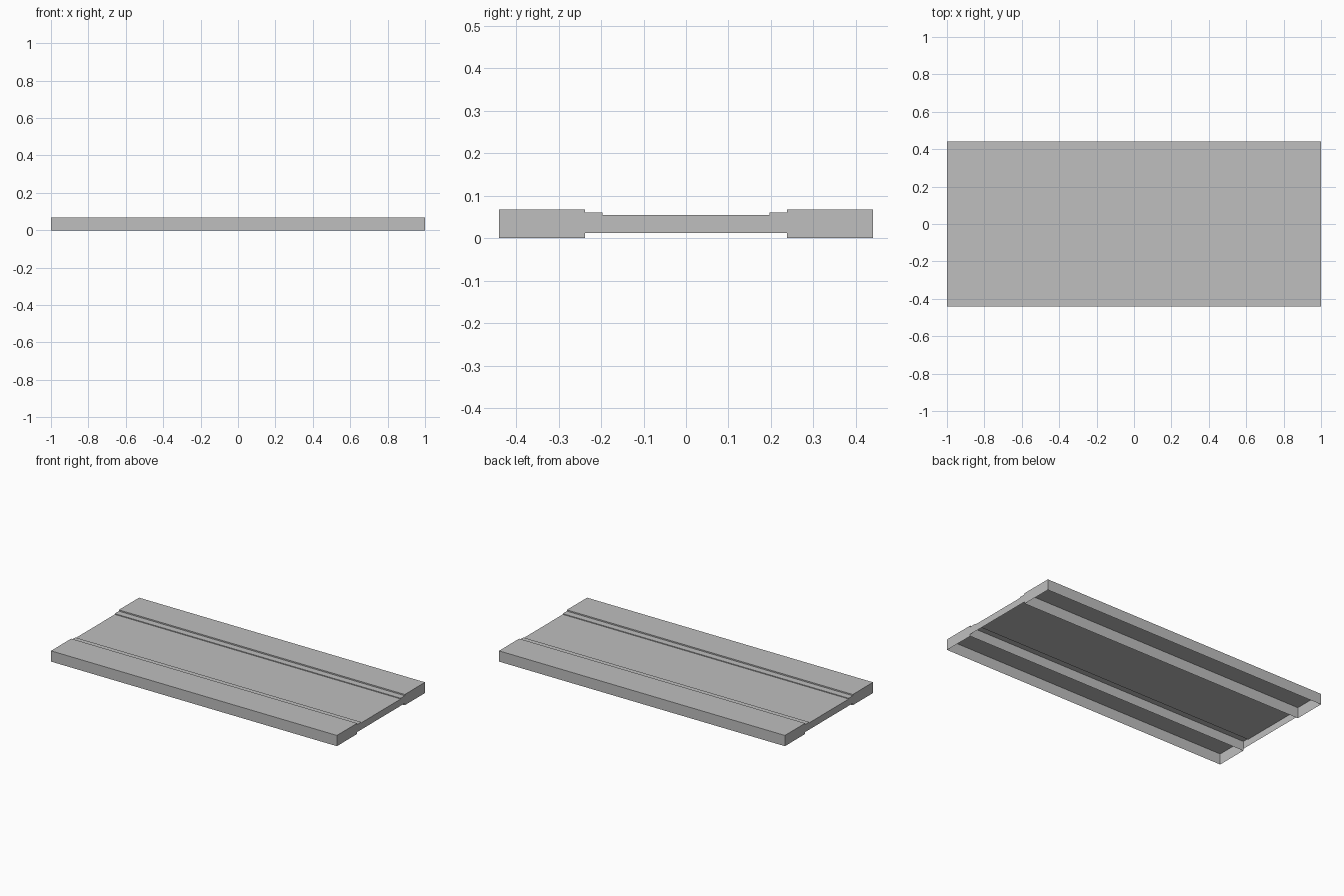
import bpy
import bmesh

default = bpy.data.objects.get("Cube")
if default:
    bpy.data.objects.remove(default, do_unlink=True)

# Single concrete colour
concrete = bpy.data.materials.new("concrete_grey")
colour = (0.52, 0.52, 0.52, 1)
concrete.use_nodes = True
concrete.diffuse_color = colour
concrete.node_tree.nodes["Principled BSDF"].inputs["Base Color"].default_value = colour

HALF_LENGTH = 1.0
OUTER, CURB, GUTTER = 0.44, 0.238, 0.197
WALK_TOP, LEDGE_TOP, ROAD_TOP, ROAD_BOTTOM = 0.068, 0.06, 0.055, 0.012


def hollow_slab(name, profile, open_ends=0):
    """Sweep a y-z profile along x, cap both ends and leave the underside open.
    The first and last open_ends segments of the profile get no swept face."""
    bm = bmesh.new()
    right, left = [[bm.verts.new((x, y, z)) for y, z in profile]
                   for x in (-HALF_LENGTH, HALF_LENGTH)]
    for i in range(open_ends, len(profile) - 1 - open_ends):
        bm.faces.new((right[i], left[i], left[i + 1], right[i + 1]))
    bm.faces.new(right)
    bm.faces.new(left[::-1])
    mesh = bpy.data.meshes.new(name)
    bm.to_mesh(mesh)
    bm.free()
    mesh.materials.append(concrete)
    obj = bpy.data.objects.new(name, mesh)
    bpy.context.collection.objects.link(obj)
    return obj


# Raised walkways along both long edges
for name, y0, y1 in (("front_walkway", -OUTER, -CURB), ("back_walkway", CURB, OUTER)):
    hollow_slab(name, [(y0, 0), (y0, WALK_TOP), (y1, WALK_TOP), (y1, 0)])

# Roadway with a low ledge beside each curb; the walkways form its side walls
half = [(-CURB, ROAD_BOTTOM), (-CURB, LEDGE_TOP), (-GUTTER, LEDGE_TOP), (-GUTTER, ROAD_TOP)]
hollow_slab("roadway", half + [(-y, z) for y, z in reversed(half)], open_ends=1)
